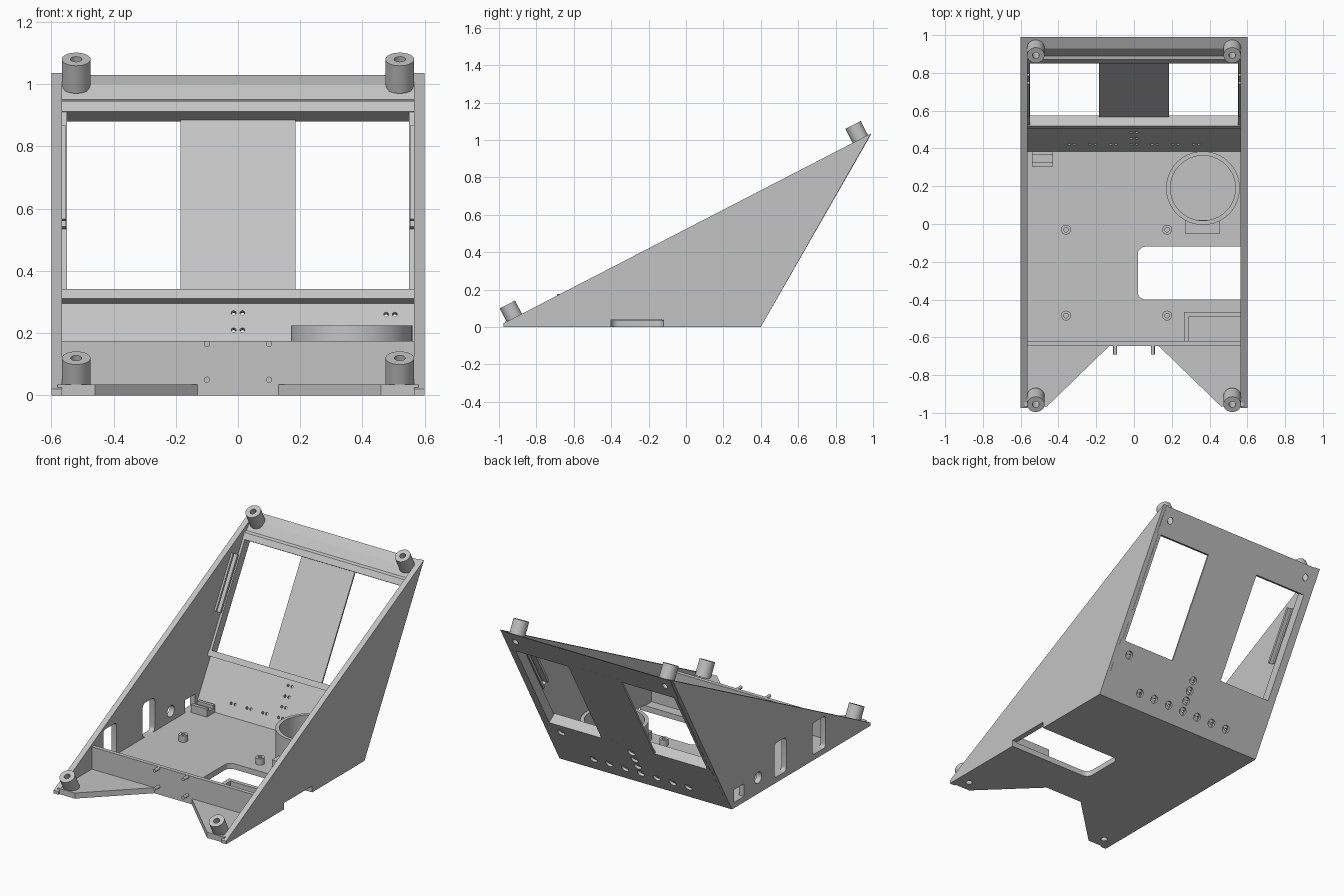
import bpy, bmesh, math
from mathutils import Vector

cube = bpy.data.objects.get("Cube")
if cube:
    bpy.data.objects.remove(cube)

grey = bpy.data.materials.new("plain grey")
grey.use_nodes = True
grey.diffuse_color = (0.55, 0.55, 0.55, 1)
grey.node_tree.nodes["Principled BSDF"].inputs["Base Color"].default_value = grey.diffuse_color
parts = []


def finish(name, bm, keep):
    bmesh.ops.recalc_face_normals(bm, faces=bm.faces)
    mesh = bpy.data.meshes.new(name)
    bm.to_mesh(mesh)
    bm.free()
    mesh.materials.append(grey)
    ob = bpy.data.objects.new(name, mesh)
    bpy.context.scene.collection.objects.link(ob)
    ob.hide_render = not keep
    if keep:
        parts.append(ob)
    return ob


def prism(name, pts, axis, a, b, keep=True):
    """Extrude a 2D outline along an axis from a to b."""
    place = {"x": lambda p, t: (t, p[0], p[1]),
             "y": lambda p, t: (p[0], t, p[1]),
             "z": lambda p, t: (p[0], p[1], t)}[axis]
    bm = bmesh.new()
    low = [bm.verts.new(place(p, a)) for p in pts]
    high = [bm.verts.new(place(p, b)) for p in pts]
    bm.faces.new(low)
    bm.faces.new(high)
    for i in range(len(pts)):
        j = (i + 1) % len(pts)
        bm.faces.new((low[i], low[j], high[j], high[i]))
    return finish(name, bm, keep)


def rect(u0, v0, u1, v1, r=0):
    """Rectangle outline, with rounded corners if r is set."""
    if not r:
        return [(u0, v0), (u1, v0), (u1, v1), (u0, v1)]
    pts = []
    centres = [(u1 - r, v1 - r), (u0 + r, v1 - r), (u0 + r, v0 + r), (u1 - r, v0 + r)]
    for k, (cu, cv) in enumerate(centres):
        for s in range(6):
            t = math.pi / 2 * (k + s / 5)
            pts.append((cu + r * math.cos(t), cv + r * math.sin(t)))
    return pts


def rod(name, start, direction, r, length, keep=True, sides=32):
    d = Vector(direction).normalized()
    bm = bmesh.new()
    bmesh.ops.create_cone(bm, cap_ends=True, segments=sides, radius1=r, radius2=r, depth=length)
    bm.transform(d.to_track_quat("Z", "Y").to_matrix().to_4x4())
    bmesh.ops.translate(bm, verts=bm.verts, vec=Vector(start) + d * length / 2)
    return finish(name, bm, keep)


def cut(ob, cutters):
    for c in cutters:
        m = ob.modifiers.new("cut", "BOOLEAN")
        m.operation, m.solver, m.object = "DIFFERENCE", "EXACT", c
    bpy.context.view_layer.update()
    dg = bpy.context.evaluated_depsgraph_get()
    mesh = bpy.data.meshes.new_from_object(ob.evaluated_get(dg))
    ob.modifiers.clear()
    ob.data = mesh


helpers = []


def tool(ob):
    helpers.append(ob)
    return ob


UP = Vector((0, 1, 0)) * 0.497 + Vector((0, 0, 1)) * 0.868   # along the back panel
IN = Vector((0, -0.868, 0.497))                              # into the case
SLOPE = Vector((0, -0.459, 0.888))                           # out of the open face


def back(x, z, depth=0):
    return Vector((x, 0.4 + 0.573 * z, z)) + IN * depth


# Floor with notched front
half = [(0.13, -0.645), (0.46, -0.965), (0.58, -0.965), (0.58, 0.4)]
outline = half + [(-x, y) for x, y in reversed(half)]
floor = prism("floor", outline, "z", 0, 0.035)
opening = tool(prism("opening_cutter", rect(0.02, -0.4, 0.7, -0.12, 0.04), "z", -0.1, 0.04, False))

# Side walls
side = [(-0.975, 0), (0.4, 0), (0.99, 1.035), (-0.975, 0.02)]
left_wall = prism("left_wall", side, "x", 0.565, 0.6)
right_wall = prism("right_wall", side, "x", -0.6, -0.565)
ports = [rect(0.28, 0.035, 0.38, 0.115), rect(-0.14, 0.035, -0.02, 0.25, 0.025),
         rect(-0.53, 0.035, -0.4, 0.235, 0.02)]
port_cutters = [tool(prism("port_cutter", p, "x", -0.7, -0.5, False)) for p in ports]
port_cutters.append(tool(rod("jack_cutter", (-0.7, 0.14, 0.1), (1, 0, 0), 0.035, 0.2, False)))


def slanted(z0, z1, d0, d1):
    """Outline lying along the back panel, in the side plane."""
    return [back(0, z, d).yz for z, d in ((z0, d0), (z1, d0), (z1, d1), (z0, d1))]


# Side rails beside shallow slots, and window jambs
for s, wall, extra in ((1, left_wall, [opening]), (-1, right_wall, port_cutters)):
    slot = tool(prism("slot_cutter", slanted(0.5, 0.8, 0.085, 0.12), "x", s * 0.5, s * 0.59, False))
    cut(wall, extra + [slot])
    for d in (0.07, 0.12):
        prism("slot_rail", slanted(0.5, 0.8, d, d + 0.015), "x", s * 0.553, s * 0.57)
    prism("window_jamb", slanted(0.3, 0.89, 0, 0.06), "x", s * 0.55, s * 0.57)

# Back panel with sill, top bar and centre strip
panel = prism("back_panel", [(0.4, 0), (0.575, 0.305), (0.52, 0.342), (0.502, 0.311),
                             (0.534, 0.295), (0.365, 0)], "x", -0.58, 0.58)
top_bar = prism("top_bar", [(0.99, 1.03), (0.904, 0.88), (0.85, 0.912), (0.87, 0.945),
                            (0.89, 0.95), (0.93, 1.0)], "x", -0.58, 0.58)
prism("centre_strip", slanted(0.29, 0.9, 0, 0.01), "x", -0.185, 0.185)

# Round lamp pockets, each with a pair of wire holes
lamps = [(0.11 * i, 0.085) for i in range(-3, 4)]
lamps += [(0, 0.14), (0, 0.195), (0, 0.25), (0.49, 0.245)]
lamp_cutters = []
for x, z in lamps:
    lamp_cutters.append(rod("pocket_cutter", back(x, z, -0.02), IN, 0.024, 0.035, False, 20))
    for dx in (-0.014, 0.014):
        lamp_cutters.append(rod("wire_cutter", back(x + dx, z, -0.03), IN, 0.008, 0.12, False, 12))
helpers += lamp_cutters
cut(panel, lamp_cutters)

# Corner posts with through holes
floor_cutters, bar_cutters = [opening], []
for x in (-0.52, 0.52):
    for y, z, group in ((-0.955, 0.12, floor_cutters), (0.893, 1.08, bar_cutters)):
        tip = Vector((x, y, z))
        post = rod("corner_post", tip, -SLOPE, 0.046, 0.1)
        hole = tool(rod("post_cutter", tip + SLOPE * 0.03, -SLOPE, 0.018, 0.3, False))
        cut(post, [hole])
        group.append(hole)
cut(floor, floor_cutters)
cut(top_bar, bar_cutters)

# Front rib with pegs
prism("front_rib", rect(-0.57, -0.645, 0.57, -0.62), "z", 0, 0.175)
for x in (-0.1, 0.1):
    for z in (0.05, 0.165):
        rod("rib_peg", (x, -0.63, z), (0, -1, 0), 0.01, 0.06, sides=16)

# Round speaker cup and its tab
cup = rod("round_cup", (0.365, 0.19, 0.03), (0, 0, 1), 0.195, 0.195, sides=64)
cut(cup, [tool(rod("cup_cutter", (0.365, 0.19, 0.02), (0, 0, 1), 0.172, 0.4, False, 64))])
prism("cup_tab", rect(0.27, -0.05, 0.455, 0.02), "z", 0.03, 0.09)

# Board standoffs
for x in (-0.36, 0.175):
    for y in (-0.03, -0.485):
        stud = rod("standoff", (x, y, 0.03), (0, 0, 1), 0.026, 0.045)
        cut(stud, [tool(rod("stud_cutter", (x, y, 0.036), (0, 0, 1), 0.012, 0.1, False, 16))])

# Corner compartment and cable clip
prism("compartment_wall", [(0.265, -0.63), (0.29, -0.63), (0.29, -0.49), (0.57, -0.49),
                           (0.57, -0.465), (0.265, -0.465)], "z", 0.03, 0.13)
prism("cable_clip", [(0.305, 0.03), (0.385, 0.03), (0.385, 0.085), (0.365, 0.085),
                     (0.365, 0.065), (0.325, 0.065), (0.325, 0.085), (0.305, 0.085)],
      "x", -0.54, -0.43)

# Remove cutters and shade
for h in helpers:
    bpy.data.objects.remove(h)
bpy.ops.object.select_all(action="DESELECT")
for ob in parts:
    ob.select_set(True)
bpy.context.view_layer.objects.active = parts[0]
bpy.ops.object.shade_smooth_by_angle(angle=math.radians(30))
